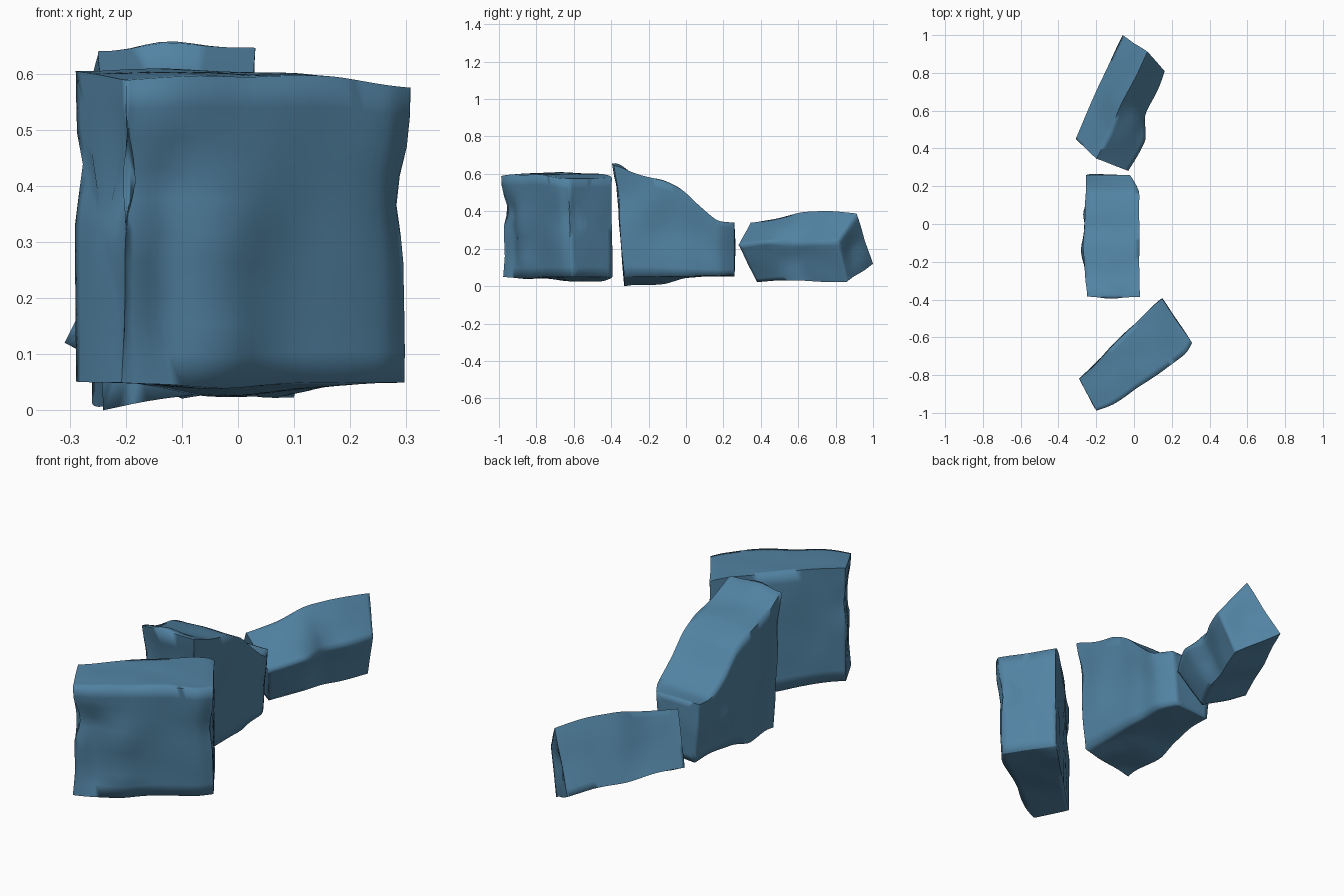
import bpy, bmesh
from mathutils import Vector, noise

stone = bpy.data.materials.new("slate blue stone")
stone.diffuse_color = (0.084, 0.227, 0.366, 1)


def spline(p0, p1, p2, p3, t):
    # softened Catmull-Rom between p1 and p2
    m1, m2 = (p2 - p0) * 0.4, (p3 - p1) * 0.4
    return (p1 * (2*t**3 - 3*t**2 + 1) + m1 * (t**3 - 2*t**2 + t)
            + p2 * (3*t**2 - 2*t**3) + m2 * (t**3 - t**2))


def rock(name, rings, bumps=(), rough=0.006, along=6, around=10):
    """Loft four-cornered rings into a block, then push dents and bulges."""
    rings = [[Vector(p) for p in r] for r in rings]
    last = len(rings) - 1
    stations = []
    for i in range(last):
        for s in range(along):
            stations.append([spline(rings[max(i-1, 0)][c], rings[i][c], rings[i+1][c],
                                    rings[min(i+2, last)][c], s / along) for c in range(4)])
    stations.append(rings[-1])
    bm = bmesh.new()
    loops = [[bm.verts.new(r[c].lerp(r[(c+1) % 4], k / around))
              for c in range(4) for k in range(around)] for r in stations]
    n = 4 * around
    for a, b in zip(loops, loops[1:]):
        for k in range(n):
            bm.faces.new((a[k], a[(k+1) % n], b[(k+1) % n], b[k]))
    for end in (loops[0], loops[-1]):
        # concentric inner loops so the end faces can bend too
        mid = sum((v.co for v in end), Vector()) / n
        outer = end
        for f in (0.8, 0.5, 0.2):
            inner = [bm.verts.new(mid.lerp(v.co, f)) for v in end]
            for k in range(n):
                bm.faces.new((outer[k], outer[(k+1) % n], inner[(k+1) % n], inner[k]))
            outer = inner
        bm.faces.new(outer)
    bmesh.ops.recalc_face_normals(bm, faces=bm.faces[:])
    bm.normal_update()
    moves = []
    for v in bm.verts:
        d = rough * noise.noise(v.co * 7)
        for centre, radius, amount in bumps:
            q = (v.co - Vector(centre)).length / radius
            d += amount * 2.718 ** (-q * q)
        moves.append(v.normal * d)
    for v, m in zip(bm.verts, moves):
        v.co += m
        v.co.z = max(v.co.z, 0)
    me = bpy.data.meshes.new(name)
    bm.to_mesh(me)
    bm.free()
    me.materials.append(stone)
    ob = bpy.data.objects.new(name, me)
    bpy.context.collection.objects.link(ob)
    bpy.ops.object.select_all(action='DESELECT')
    ob.select_set(True)
    bpy.context.view_layer.objects.active = ob
    bpy.ops.object.shade_smooth_by_angle(angle=1.6)
    return ob


def ring(back, front, tb, tf, bb, bf, inset=0.0):
    # plan positions of back and front edges, top and bottom heights, inset of the front foot
    foot = Vector(front).lerp(Vector(back), inset)
    return [(*back, tb), (*front, tf), (*foot, bf), (*back, bb)]


# Tall upright slab at the front
rock("front_rock", [
    ring((-0.29, -0.82), (-0.20, -0.99), 0.605, 0.59, 0.05, 0.05, 0.08),
    ring((-0.19, -0.725), (-0.11, -0.955), 0.61, 0.595, 0.05, 0.045, 0.1),
    ring((-0.05, -0.58), (0.03, -0.86), 0.605, 0.595, 0.025, 0.045, 0.15),
    ring((0.07, -0.465), (0.17, -0.765), 0.60, 0.595, 0.025, 0.05, 0.12),
    ring((0.13, -0.41), (0.27, -0.69), 0.59, 0.58, 0.04, 0.05, 0.1),
    ring((0.15, -0.395), (0.308, -0.63), 0.58, 0.575, 0.05, 0.05, 0.08),
], [((0.0, -0.87, 0.33), 0.09, 0.02), ((0.0, -0.87, 0.12), 0.07, 0.02),
    ((-0.11, -0.95, 0.15), 0.06, -0.03), ((-0.11, -0.95, 0.27), 0.06, -0.03),
    ((-0.11, -0.95, 0.40), 0.06, -0.03), ((-0.21, -0.98, 0.42), 0.08, -0.03),
    ((-0.21, -0.97, 0.2), 0.08, -0.012), ((-0.28, -0.83, 0.43), 0.05, -0.015),
    ((0.29, -0.6, 0.38), 0.08, -0.02)])


def slice_y(yt, yb, zl, zr, bl, br, xl=-0.25, xr=0.03, tuck=0.0):
    return [(xl, yt, zl), (xr, yt, zr), (xr - tuck, yb, br), (xl + tuck, yb, bl)]


# Wedge in the middle, sloping down to the back
rock("middle_rock", [
    slice_y(-0.385, -0.33, 0.64, 0.645, 0.0, 0.05, tuck=0.01),
    slice_y(-0.35, -0.28, 0.63, 0.635, 0.005, 0.05, tuck=0.01),
    slice_y(-0.26, -0.19, 0.59, 0.60, 0.005, 0.05, -0.26, tuck=0.01),
    slice_y(-0.12, -0.10, 0.56, 0.565, 0.015, 0.05, -0.27, tuck=0.01),
    slice_y(-0.02, 0.0, 0.51, 0.515, 0.045, 0.05, -0.265, tuck=0.015),
    slice_y(0.07, 0.08, 0.41, 0.43, 0.05, 0.055, -0.26, 0.025, 0.02),
    slice_y(0.17, 0.18, 0.34, 0.35, 0.05, 0.06, -0.255, 0.025, 0.025),
    slice_y(0.26, 0.26, 0.34, 0.34, 0.05, 0.06, -0.255, -0.02, 0.025),
], [((-0.13, -0.37, 0.65), 0.07, 0.02), ((0.03, -0.08, 0.30), 0.13, -0.02),
    ((-0.26, -0.14, 0.3), 0.07, 0.018), ((-0.26, 0.05, 0.2), 0.06, 0.018),
    ((-0.02, -0.37, 0.47), 0.10, -0.018), ((-0.2, -0.37, 0.47), 0.10, -0.015)])

# Low tilted block at the back; corners are left, top, right and bottom edges
rock("back_rock", [
    [(-0.31, 0.45, 0.12), (-0.20, 0.345, 0.34), (-0.03, 0.28, 0.22), (-0.10, 0.38, 0.02)],
    [(-0.25, 0.59, 0.13), (-0.13, 0.48, 0.36), (0.06, 0.44, 0.24), (-0.03, 0.51, 0.03)],
    [(-0.19, 0.73, 0.12), (-0.07, 0.63, 0.395), (0.055, 0.57, 0.23), (0.01, 0.64, 0.025)],
    [(-0.12, 0.87, 0.13), (0.01, 0.78, 0.40), (0.115, 0.69, 0.235), (0.06, 0.76, 0.025)],
    [(-0.06, 1.0, 0.12), (0.07, 0.91, 0.385), (0.163, 0.81, 0.24), (0.10, 0.86, 0.022)],
], [((0.06, 0.90, 0.2), 0.06, -0.02), ((0.04, 0.56, 0.13), 0.07, -0.012),
    ((0.0, 0.56, 0.3), 0.08, 0.015)])
